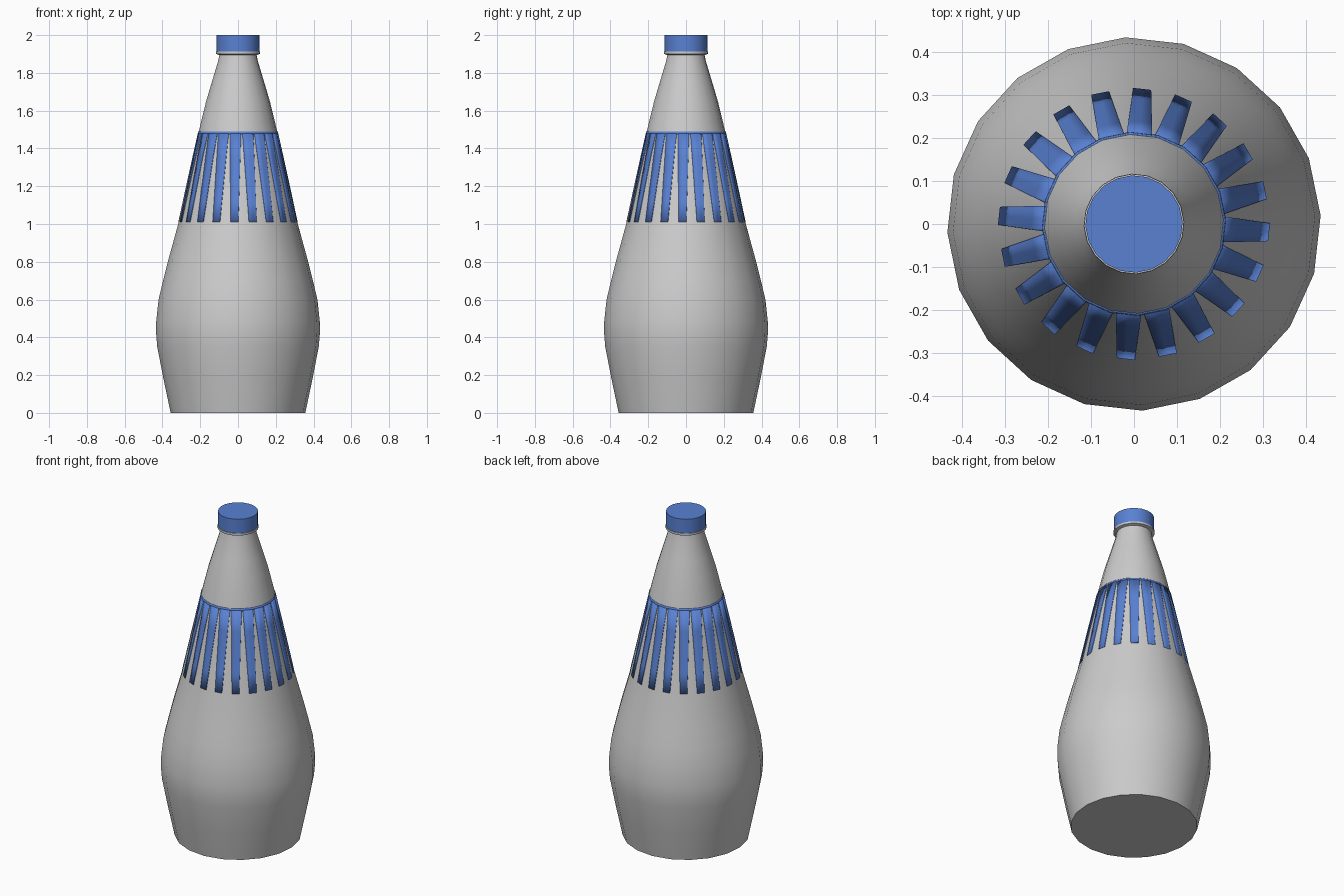
import bpy, math

if "Cube" in bpy.data.objects:
    bpy.data.objects.remove(bpy.data.objects["Cube"])

SIDES = 20
STEP = 360 / SIDES
TWIST = 2.6          # angle of the first corner, degrees
PROFILE = [(0.357, 0), (0.395, 0.18), (0.428, 0.35), (0.434, 0.42), (0.434, 0.48),
           (0.421, 0.6), (0.397, 0.7), (0.372, 0.8), (0.317, 1.0), (0.264, 1.24),
           (0.208, 1.49), (0.169, 1.65), (0.139, 1.75), (0.106, 1.86), (0.099, 1.895)]

blue = bpy.data.materials.new("blue")
blue.diffuse_color = (0.1, 0.22, 0.65, 1)
blue.use_nodes = True
blue.node_tree.nodes["Principled BSDF"].inputs["Base Color"].default_value = blue.diffuse_color


def make(name, verts, faces, mat=None, angle=35):
    me = bpy.data.meshes.new(name)
    me.from_pydata(verts, [], faces)
    ob = bpy.data.objects.new(name, me)
    bpy.context.collection.objects.link(ob)
    if mat:
        me.materials.append(mat)
    bpy.ops.object.select_all(action='DESELECT')
    ob.select_set(True)
    bpy.context.view_layer.objects.active = ob
    bpy.ops.object.shade_smooth_by_angle(angle=math.radians(angle))
    return ob


def polar(r, deg, z):
    a = math.radians(deg)
    return (r * math.cos(a), r * math.sin(a), z)


def lathe(name, profile, mat=None):
    n = SIDES
    verts = [polar(r, TWIST + STEP * i, z) for r, z in profile for i in range(n)]
    faces = [(j * n + i, j * n + (i + 1) % n, (j + 1) * n + (i + 1) % n, (j + 1) * n + i)
             for j in range(len(profile) - 1) for i in range(n)]
    faces.append(tuple(reversed(range(n))))
    faces.append(tuple(range(len(verts) - n, len(verts))))
    return make(name, verts, faces, mat)


def on_body(deg, z, lift=0.003):
    # point on the faceted bottle wall, lifted slightly outward
    for (r0, z0), (r1, z1) in zip(PROFILE, PROFILE[1:]):
        if z0 <= z <= z1:
            r = r0 + (r1 - r0) * (z - z0) / (z1 - z0)
            break
    half = STEP / 2
    off = (deg - TWIST) % STEP - half
    flat = math.cos(math.radians(half)) / math.cos(math.radians(off))
    return polar((r + lift) * flat, deg, z)


# bottle with a lip under the cap
lathe("bottle_body", PROFILE + [(0.116, 1.9), (0.117, 1.905), (0.116, 1.912), (0.1, 1.914)])

# screw cap
lathe("cap", [(0.113, 1.912), (0.113, 2.0)], blue)

# label: tapering stripes hanging from a thin ring
verts, faces = [], []
rows = [1.01, 1.12, 1.24, 1.36, 1.48]
for k in range(SIDES):
    mid = 14.5 + STEP * k
    corner = 20.6 + STEP * k
    base = len(verts)
    for z in rows:
        t = (z - rows[0]) / (rows[-1] - rows[0])
        r = 0.315 + (0.21 - 0.315) * t
        half = math.degrees((0.021 + 0.0085 * t) / r)
        fold = min(corner, mid + half - 0.3)
        for a in (mid - half, mid, fold, mid + half):
            verts.append(on_body(a, z))
    for j in range(len(rows) - 1):
        for i in range(3):
            q = base + j * 4 + i
            faces.append((q, q + 1, q + 5, q + 4))
base = len(verts)
for z in (1.475, 1.49):
    verts += [on_body(TWIST + STEP * i + 0.001, z) for i in range(SIDES)]
for i in range(SIDES):
    n = (i + 1) % SIDES
    faces.append((base + i, base + n, base + SIDES + n, base + SIDES + i))
label = make("striped_label", verts, faces, blue)
solid = label.modifiers.new("thickness", 'SOLIDIFY')
solid.thickness = 0.005
solid.offset = -1
